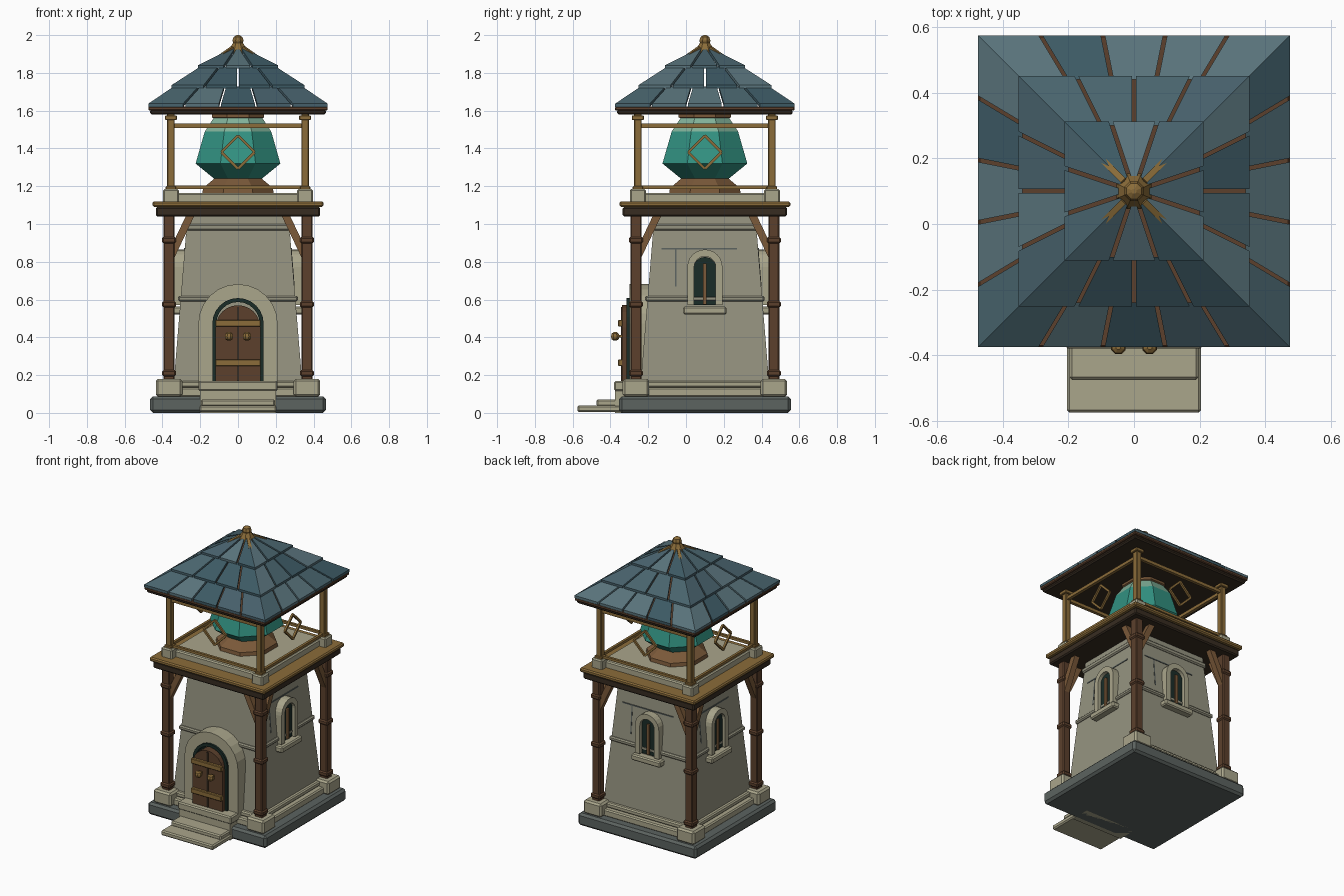
import bpy, random
from math import sin, cos, pi
from mathutils import Matrix, Vector

if "Cube" in bpy.data.objects:
    bpy.data.objects.remove(bpy.data.objects["Cube"])

random.seed(4)
SHIFT = Matrix.Translation((0, 0.1, 0))          # tower axis sits at y = 0.1
TURN = [SHIFT @ Matrix.Rotation(k * pi / 2, 4, 'Z') for k in range(4)]  # front, right, back, left


def mat(name, hexcol):
    m = bpy.data.materials.new(name)
    rgb = [int(hexcol[i:i + 2], 16) / 255 for i in (0, 2, 4)]
    m.diffuse_color = [c ** 2.2 for c in rgb] + [1]
    m.use_nodes = True
    m.node_tree.nodes["Principled BSDF"].inputs["Base Color"].default_value = m.diffuse_color
    return m


STONE, PALE = mat("stone", "94927F"), mat("pale_stone", "A8A48A")
SLATE = mat("dark_stone", "5C6360")
WOOD, DARK, BROWN = mat("wood", "5C4230"), mat("dark_wood", "3A3026"), mat("brown", "7A5A3C")
BRASS, GREEN = mat("brass", "8A6C3C"), mat("deep_green", "20302C")
CRYSTAL, CRYSTAL_TOP = mat("crystal", "359080"), mat("crystal_top", "80B098")
TILES = [mat("tile_%d" % i, h) for i, h in enumerate(("3F5A64", "4A646D", "59727A", "48606A"))]


def loft(name, rings, m, M=SHIFT, bevel=0):
    """Skin a list of equal point rings and cap both ends."""
    n = len(rings[0])
    faces = [tuple(range(n))[::-1], tuple(range((len(rings) - 1) * n, len(rings) * n))]
    for r in range(len(rings) - 1):
        for i in range(n):
            j = (i + 1) % n
            faces.append((r * n + i, r * n + j, (r + 1) * n + j, (r + 1) * n + i))
    me = bpy.data.meshes.new(name)
    me.from_pydata([M @ Vector(p) for ring in rings for p in ring], [], faces)
    me.materials.append(m)
    import bmesh
    bm = bmesh.new()
    bm.from_mesh(me)
    bmesh.ops.recalc_face_normals(bm, faces=bm.faces)
    bm.to_mesh(me)
    bm.free()
    ob = bpy.data.objects.new(name, me)
    bpy.context.collection.objects.link(ob)
    if bevel:
        b = ob.modifiers.new("bevel", 'BEVEL')
        b.width, b.segments = bevel, 1
    return ob


def rect(hx, hy, z, cx=0, cy=0):
    return [(cx - hx, cy - hy, z), (cx + hx, cy - hy, z), (cx + hx, cy + hy, z), (cx - hx, cy + hy, z)]


def block(name, hx, hy, z0, z1, m, cx=0, cy=0, M=SHIFT, bevel=0.008):
    return loft(name, [rect(hx, hy, z0, cx, cy), rect(hx, hy, z1, cx, cy)], m, M, bevel)


def lathe(name, profile, m, n=8, c=(0, 0), M=SHIFT):
    return loft(name, [[(c[0] + r * cos(2 * pi * (i + .5) / n), c[1] + r * sin(2 * pi * (i + .5) / n), z)
                        for i in range(n)] for r, z in profile], m, M)


def bar(name, a, b, w, m, M=SHIFT, bevel=0):
    a, b = Vector(a), Vector(b)
    R = Matrix.Translation(a) @ (b - a).to_track_quat('Z', 'Y').to_matrix().to_4x4()
    h = w / 2
    return loft(name, [rect(h, h, 0), rect(h, h, (b - a).length)], m, M @ R, bevel)


def arch_path(r, z0, spring, n=12):
    return [(-r, z0)] + [(-r * cos(pi * i / n), spring + r * sin(pi * i / n)) for i in range(n + 1)] + [(r, z0)]


def arch(name, r, z0, spring, y0, y1, m, M=SHIFT):
    p = arch_path(r, z0, spring)
    return loft(name, [[(x, y, z) for x, z in p] for y in (y0, y1)], m, M)


def arch_frame(name, ro, ri, z0, spring, y0, y1, m, M=SHIFT):
    return loft(name, [[(a, y0, b), (a, y1, b), (c, y1, d), (c, y0, d)] for (a, b), (c, d) in
                       zip(arch_path(ro, z0, spring), arch_path(ri, z0, spring))], m, M)


def wall(z):
    return 0.34 - (z - 0.16) * 0.082


# Stone base and tapered tower
block("foundation", .465, .455, 0, .088, SLATE, bevel=.015)
block("plinth_lower", .395, .395, .085, .135, PALE)
block("plinth_upper", .365, .365, .135, .17, PALE)
loft("tower_wall", [rect(wall(z), wall(z), z) for z in (.16, 1.05)], STONE)
for z0, z1 in ((.59, .62), (.965, 1.0)):
    block("wall_band", wall(z0) + .012, wall(z0) + .012, z0, z1, STONE)

# Deck
block("deck_beam", .435, .435, 1.04, 1.09, DARK)
block("deck_trim", .452, .452, 1.09, 1.12, BRASS)
block("deck_floor", .35, .35, 1.11, 1.165, PALE)

# Four corners and rails
c = .365
for M in TURN:
    block("corner_block", .07, .07, .085, .18, PALE, c, -c, M, .012)
    block("lower_post", .029, .029, .17, 1.05, WOOD, c, -c, M, .006)
    for z in (.21, .575, .915):
        block("post_collar", .037, .037, z - .017, z + .017, WOOD, c, -c, M)
    bar("brace_x", (c - .01, -c, .83), (.25, -c, 1.05), .04, BROWN, M)
    bar("brace_y", (c, -c + .01, .83), (c, -.25, 1.05), .04, BROWN, M)
    u = .355
    block("upper_post_foot", .042, .042, 1.11, 1.185, PALE, u, -u, M)
    block("upper_post", .02, .02, 1.15, 1.6, BRASS, u, -u, M, .004)
    block("upper_post_collar", .028, .028, 1.175, 1.2, BRASS, u, -u, M, .004)
    block("upper_post_cap", .032, .032, 1.55, 1.575, BRASS, u, -u, M, .004)
    bar("lower_rail", (-u, -u, 1.195), (u, -u, 1.195), .018, BRASS, M)
    bar("upper_rail", (-u, -u, 1.52), (u, -u, 1.52), .022, BRASS, M)
    d, q = .088, [(0, 1), (1, 0), (0, -1), (-1, 0)]
    for i in range(4):
        (x0, z0), (x1, z1) = q[i], q[(i + 1) % 4]
        bar("diamond_frame", (x0 * d, -.36, 1.38 + z0 * d), (x1 * d, -.36, 1.38 + z1 * d), .014, BRASS, M)

# Crystal lamp
lathe("crystal_cradle", [(.205, 1.16), (.2, 1.19), (.13, 1.245)], BROWN)
lathe("crystal_body", [(.13, 1.235), (.243, 1.32), (.19, 1.49)], CRYSTAL)
lathe("crystal_crown", [(.19, 1.49), (.14, 1.56)], CRYSTAL_TOP)
lathe("crystal_cap", [(.12, 1.55), (.15, 1.565), (.15, 1.6)], BROWN)

# Roof: eave frame, split slate rows, hip bars, finial
block("eave_board", .465, .465, 1.58, 1.605, DARK)
block("eave_trim", .475, .475, 1.6, 1.622, WOOD, bevel=.005)
ROWS = [((.475, 1.637), (.34, 1.728), 5), ((.352, 1.735), (.2, 1.833), 4), ((.212, 1.84), (.03, 1.932), 3)]
for M in TURN:
    for (d0, z0), (d1, z1), n in ROWS:
        for i in range(n):
            ua, ub = -1 + 2 * i / n, -1 + 2 * (i + 1) / n
            ga, gb = (0 if i == 0 else .006), (0 if i == n - 1 else .006)
            top = [(ua * d0 + ga, -d0, z0), (ub * d0 - gb, -d0, z0),
                   (ub * d1 - gb, -d1, z1), (ua * d1 + ga, -d1, z1)]
            loft("roof_slate", [[(x, y, z - .018) for x, y, z in top], top], random.choice(TILES), M)
    bar("hip_bar", (.455, -.455, 1.63), (.03, -.03, 1.93), .02, BRASS, M)
lathe("finial_base", [(.058, 1.9), (.05, 1.925), (.028, 1.96)], BRASS)
lathe("finial_ball", [(.012, 1.943), (.027, 1.955), (.032, 1.971), (.025, 1.99), (.008, 2.0)], BRASS)

# Door
arch_frame("door_surround", .21, .135, .16, .472, -.4, -.25, PALE)
arch_frame("door_reveal", .136, .115, .16, .472, -.415, -.25, GREEN)
arch("door_leaf", .118, .16, .452, -.44, -.28, WOOD)
block("door_split", .006, .004, .17, .56, DARK, 0, -.44, bevel=0)
for z in (.265, .475):
    block("door_strap", .12, .012, z - .018, z + .018, BRASS, 0, -.448, bevel=.004)
for x in (-.048, .048):
    lathe("door_knob", [(.008, .382), (.02, .39), (.024, .405), (.02, .42), (.008, .428)], BRASS, 8, (x, -.475))
    bar("knob_stem", (x, -.43, .405), (x, -.47, .405), .014, BRASS)

# Entrance steps
block("landing", .21, .07, .115, .168, PALE, 0, -.41)
block("landing_riser", .2, .07, 0, .12, PALE, 0, -.405, bevel=0)
block("upper_step", .197, .09, .035, .07, PALE, 0, -.485)
block("lower_step", .205, .13, .005, .04, PALE, 0, -.545)

# Windows and masonry seams on the right, back and left sides
for M in TURN[1:]:
    arch_frame("window_surround", .093, .057, .57, .772, -.338, -.27, PALE, M)
    arch("window_pane", .06, .57, .765, -.315, -.27, GREEN, M)
    block("window_bar", .009, .009, .575, .79, BROWN, 0, -.319, M, 0)
    block("window_sill", .115, .04, .52, .562, PALE, 0, -.318, M)
    block("wall_seam", .2, .01, .866, .874, SLATE, -.03, -wall(.87) + .006, M, 0)
    s = -.155
    bar("wall_seam_vertical", (s, -wall(.67) + .002, .67), (s, -wall(.87) + .002, .87), .008, SLATE, M)
